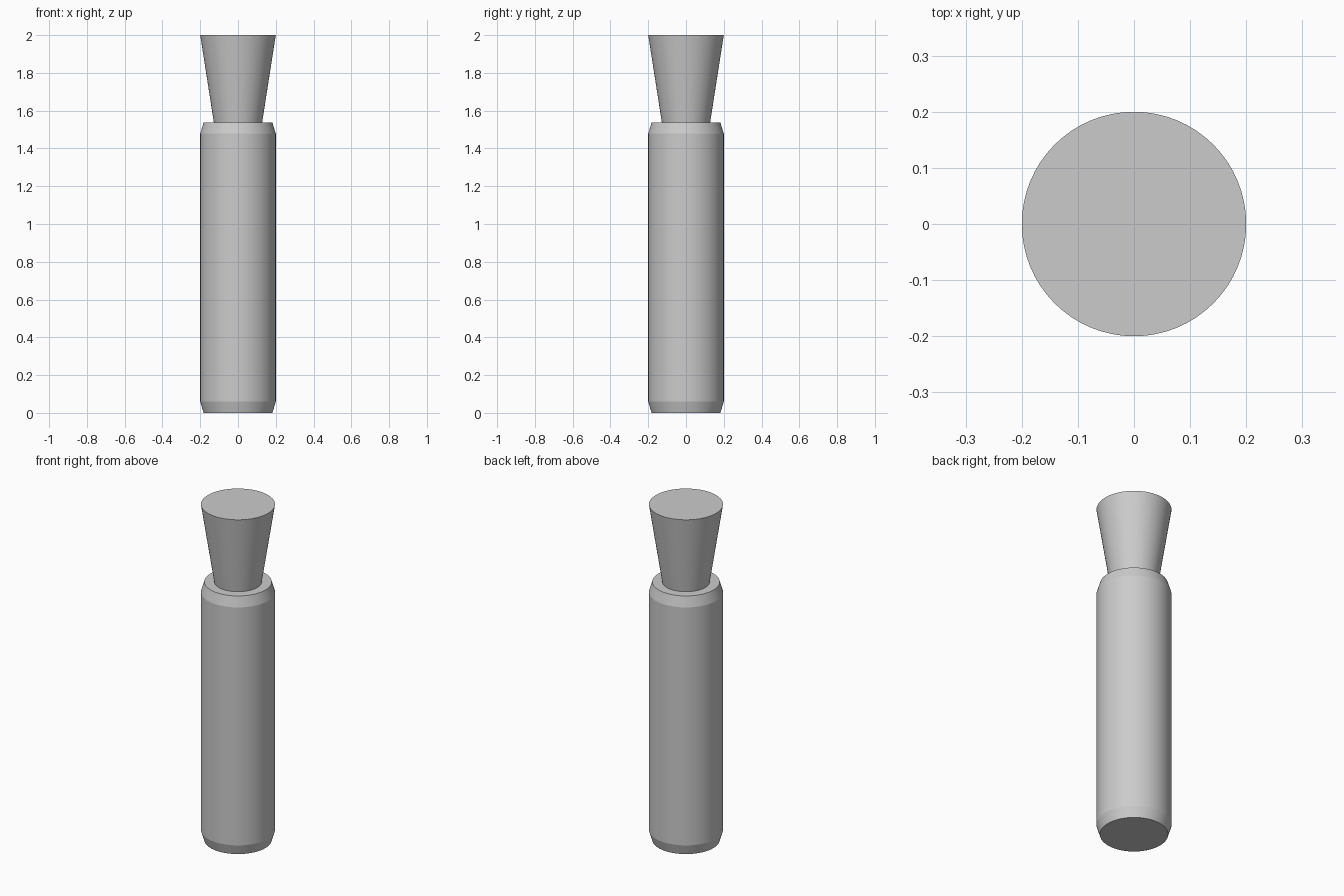
import bpy, bmesh, math

if "Cube" in bpy.data.objects:
    bpy.data.objects.remove(bpy.data.objects["Cube"])

SEGMENTS = 64


def lathe(name, profile):
    """Closed solid of revolution about z from (radius, height) points."""
    bm = bmesh.new()
    rings = []
    for r, z in profile:
        rings.append([bm.verts.new((r * math.cos(2 * math.pi * i / SEGMENTS),
                                    r * math.sin(2 * math.pi * i / SEGMENTS), z))
                      for i in range(SEGMENTS)])
    for low, high in zip(rings, rings[1:]):
        for i in range(SEGMENTS):
            j = (i + 1) % SEGMENTS
            bm.faces.new((low[i], low[j], high[j], high[i]))
    bm.faces.new(rings[0][::-1])
    bm.faces.new(rings[-1])
    mesh = bpy.data.meshes.new(name)
    bm.to_mesh(mesh)
    bm.free()
    obj = bpy.data.objects.new(name, mesh)
    bpy.context.collection.objects.link(obj)
    bpy.ops.object.select_all(action='DESELECT')
    obj.select_set(True)
    bpy.context.view_layer.objects.active = obj
    bpy.ops.object.shade_smooth_by_angle(angle=math.radians(12))
    return obj


# Chamfered cylindrical body
lathe("body", [(0.182, 0), (0.2, 0.06), (0.2, 1.478), (0.182, 1.538)])

# Flared conical head resting on the body
lathe("flared_head", [(0.128, 1.538), (0.2, 2.0)])
